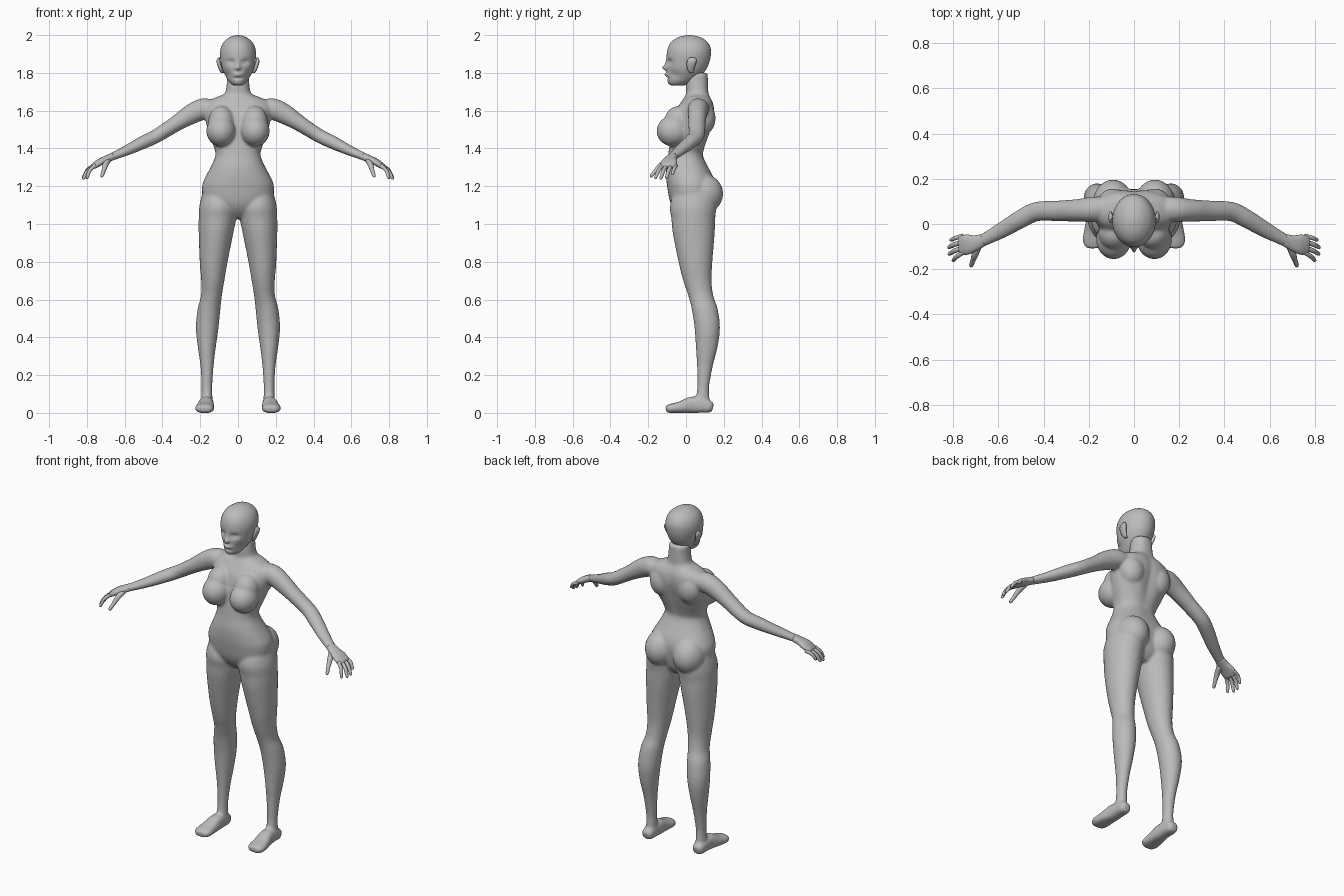
import bpy, bmesh, math
from mathutils import Vector

skin = bpy.data.materials.new("plain grey")
skin.diffuse_color = (0.5, 0.5, 0.5, 1)


def spline(rows, n):
    """Catmull-Rom resampling of rows of numbers."""
    out = []
    for i in range(len(rows) - 1):
        p = [rows[max(i - 1, 0)], rows[i], rows[i + 1], rows[min(i + 2, len(rows) - 1)]]
        for k in range(n):
            t = k / n
            out.append([0.5 * (2 * b + (c - a) * t + (2 * a - 5 * b + 4 * c - d) * t * t
                               + (3 * b - a - 3 * c + d) * t ** 3) for a, b, c, d in zip(*p)])
    return out + [list(rows[-1])]


def loft(bm, rows, side=1, seg=24, n=4, level=False, power=1.0):
    """Closed skin over ellipses (x, y, z, width radius, height radius) along a path."""
    rows = spline(rows, n)
    rings = []
    for i, r in enumerate(rows):
        c = Vector(r[:3])
        if level:
            u, v = Vector((1, 0, 0)), Vector((0, 1, 0))
        else:
            t = (Vector(rows[min(i + 1, len(rows) - 1)][:3]) - Vector(rows[max(i - 1, 0)][:3])).normalized()
            u = t.cross(Vector((0, 0, 1))).normalized()
            v = u.cross(t)
        ring = []
        for k in range(seg):
            a = 2 * math.pi * k / seg
            ca, sa = math.cos(a), math.sin(a)
            p = c + u * math.copysign(abs(ca) ** power, ca) * r[3] + v * math.copysign(abs(sa) ** power, sa) * r[4]
            ring.append(bm.verts.new((p.x * side, p.y, max(p.z, 0))))
        rings.append(ring)
    for a, b in zip(rings, rings[1:]):
        for k in range(seg):
            bm.faces.new((a[k], a[(k + 1) % seg], b[(k + 1) % seg], b[k]))
    bm.faces.new(rings[0])
    bm.faces.new(rings[-1])


def upright(rows):
    """(z, x min, x max, y front, y back) to loft rows."""
    return [((a + b) / 2, (f + k) / 2, z, (b - a) / 2, (k - f) / 2) for z, a, b, f, k in rows]


def ball(bm, c, r):
    v = bmesh.ops.create_uvsphere(bm, u_segments=24, v_segments=16, radius=1)["verts"]
    bmesh.ops.scale(bm, vec=r, verts=v)
    bmesh.ops.translate(bm, vec=c, verts=v)


def bump(bm, c, r, push):
    """Soft push of the surface around a point, on both sides."""
    for s in ((1, -1) if c[0] else (1,)):
        for v in bm.verts:
            d = sum(((v.co[i] - c[i] * (s if i == 0 else 1)) / r[i]) ** 2 for i in range(3))
            w = math.exp(-d)
            v.co += Vector((push[0] * s, push[1], push[2])) * w


def finish(bm, name):
    bmesh.ops.recalc_face_normals(bm, faces=bm.faces)
    me = bpy.data.meshes.new(name)
    bm.to_mesh(me)
    bm.free()
    me.materials.append(skin)
    ob = bpy.data.objects.new(name, me)
    bpy.context.collection.objects.link(ob)
    me.polygons.foreach_set("use_smooth", [True] * len(me.polygons))
    return ob


# Torso and neck
bm = bmesh.new()
torso = [(1.03, .05, -.02, .10), (1.07, .12, -.06, .13), (1.12, .18, -.085, .145), (1.2, .19, -.10, .155),
         (1.25, .172, -.105, .145), (1.3, .145, -.105, .12), (1.36, .12, -.095, .093), (1.4, .125, -.09, .10),
         (1.48, .155, -.08, .13), (1.55, .172, -.07, .15), (1.6, .178, -.055, .154), (1.64, .17, -.03, .147),
         (1.67, .12, -.01, .132), (1.69, .072, 0, .122), (1.74, .06, 0, .118), (1.8, .056, .01, .115)]
loft(bm, upright([(z, -w, w, f, b) for z, w, f, b in torso]), level=True, seg=40, power=.9)
bump(bm, (0, .15, 1.5), (.035, .06, .16), (0, -.016, 0))

leg = [(1.2, .04, .178, -.05, .14), (1.1, .004, .204, -.085, .16), (1.03, .009, .208, -.078, .155),
       (.95, .025, .208, -.07, .152), (.8, .055, .203, -.04, .14), (.7, .072, .195, -.015, .135),
       (.62, .085, .196, .012, .145), (.55, .093, .214, .03, .168), (.45, .103, .223, .045, .18),
       (.35, .117, .213, .052, .168), (.25, .129, .199, .058, .143), (.15, .136, .193, .06, .124),
       (.1, .136, .193, .055, .123), (.03, .135, .195, .04, .13)]
foot = [(.167, .143, .028, .022, .02), (.167, .125, .032, .033, .032), (.167, .08, .04, .037, .04),
        (.168, .03, .042, .04, .044), (.174, -.03, .03, .047, .031), (.177, -.075, .024, .05, .025),
        (.178, -.1, .021, .04, .02), (.178, -.107, .02, .025, .014)]
arm = [(.11, .07, 1.61, .05, .04), (.18, .065, 1.61, .056, .056), (.25, .06, 1.58, .05, .053),
       (.33, .058, 1.53, .046, .042), (.43, .055, 1.467, .043, .037), (.5, .022, 1.433, .041, .035),
       (.58, -.025, 1.394, .036, .028), (.66, -.068, 1.359, .029, .021), (.695, -.082, 1.345, .03, .02)]
for s in (1, -1):
    loft(bm, upright(leg), s, level=True)
    loft(bm, foot, s, power=.8)
    loft(bm, arm, s)
    # Chest and seat volumes
    ball(bm, (s * .09, -.068, 1.492), (.078, .088, .082))
    ball(bm, (s * .088, -.04, 1.54), (.07, .075, .085))
    ball(bm, (s * .093, .09, 1.16), (.09, .107, .105))
    ball(bm, (s * .09, .085, 1.56), (.075, .072, .09))
body = finish(bm, "body")

# Fuse the volumes into one skin
m = body.modifiers.new("fuse", "REMESH")
m.mode = "VOXEL"
m.voxel_size = .008
m.use_smooth_shade = True
m = body.modifiers.new("soften", "SMOOTH")
m.factor = .5
m.iterations = 6

# Head
bm = bmesh.new()
head = [(1.733, .02, -.075, -.01), (1.742, .036, -.092, .02), (1.76, .052, -.099, .05), (1.79, .07, -.102, .085),
        (1.82, .083, -.102, .108), (1.86, .092, -.102, .125), (1.9, .096, -.102, .132), (1.935, .09, -.095, .129),
        (1.965, .074, -.077, .112), (1.987, .047, -.045, .08), (1.997, .022, -.01, .045), (2.0, .005, .012, .022)]
loft(bm, upright([(z, -w, w, f, b) for z, w, f, b in head]), level=True, seg=64, n=6)
bump(bm, (.037, -.09, 1.857), (.02, .05, .014), (0, .015, 0))       # eye sockets
bump(bm, (.036, -.09, 1.855), (.012, .04, .007), (0, -.005, 0))     # eyelids
bump(bm, (0, -.1, 1.845), (.01, .05, .022), (0, -.01, 0))           # nose bridge
bump(bm, (0, -.1, 1.826), (.013, .05, .011), (0, -.021, 0))         # nose tip
bump(bm, (0, -.1, 1.79), (.022, .05, .01), (0, -.012, 0))           # lips
bump(bm, (0, -.1, 1.772), (.025, .05, .007), (0, .006, 0))          # chin crease
bump(bm, (.055, -.06, 1.79), (.02, .05, .025), (-.004, .007, 0))    # cheeks
finish(bm, "head")

# Ears and hands
fingers = [(-.052, .815, -.073, 1.262, .0095), (-.078, .824, -.105, 1.242, .0105),
           (-.104, .822, -.135, 1.238, .0105), (-.126, .803, -.164, 1.24, .01)]
for s, word in ((1, "left"), (-1, "right")):
    bm = bmesh.new()
    loft(bm, [(.082, .03, 1.80, .008, .01), (.09, .025, 1.815, .01, .016), (.1, .027, 1.845, .011, .024),
              (.104, .032, 1.868, .009, .024), (.1, .034, 1.882, .005, .012)], s, level=True, seg=16)
    finish(bm, word + "_ear")

    bm = bmesh.new()
    loft(bm, [(.665, -.07, 1.357, .027, .019), (.7, -.083, 1.342, .034, .019), (.735, -.09, 1.325, .044, .018),
              (.765, -.096, 1.305, .042, .014), (.772, -.097, 1.3, .036, .008)], s, power=.85)
    for y0, x, y, z, r in fingers:
        base = Vector((.755, y0, 1.31))
        tip = Vector((x, y, z))
        mid = base.lerp(tip, .5) + Vector((.006, 0, .008))
        end = base.lerp(tip, .9)
        loft(bm, [(*base, r, r), (*mid, r, r), (*end, r * .8, r * .8), (*tip, r * .3, r * .3)], s, seg=12)
    # Thumb
    loft(bm, [(.69, -.1, 1.335, .016, .015), (.703, -.135, 1.31, .015, .014), (.712, -.162, 1.28, .011, .011),
              (.72, -.183, 1.256, .009, .009), (.722, -.19, 1.249, .003, .003)], s, seg=12)
    finish(bm, word + "_hand")
